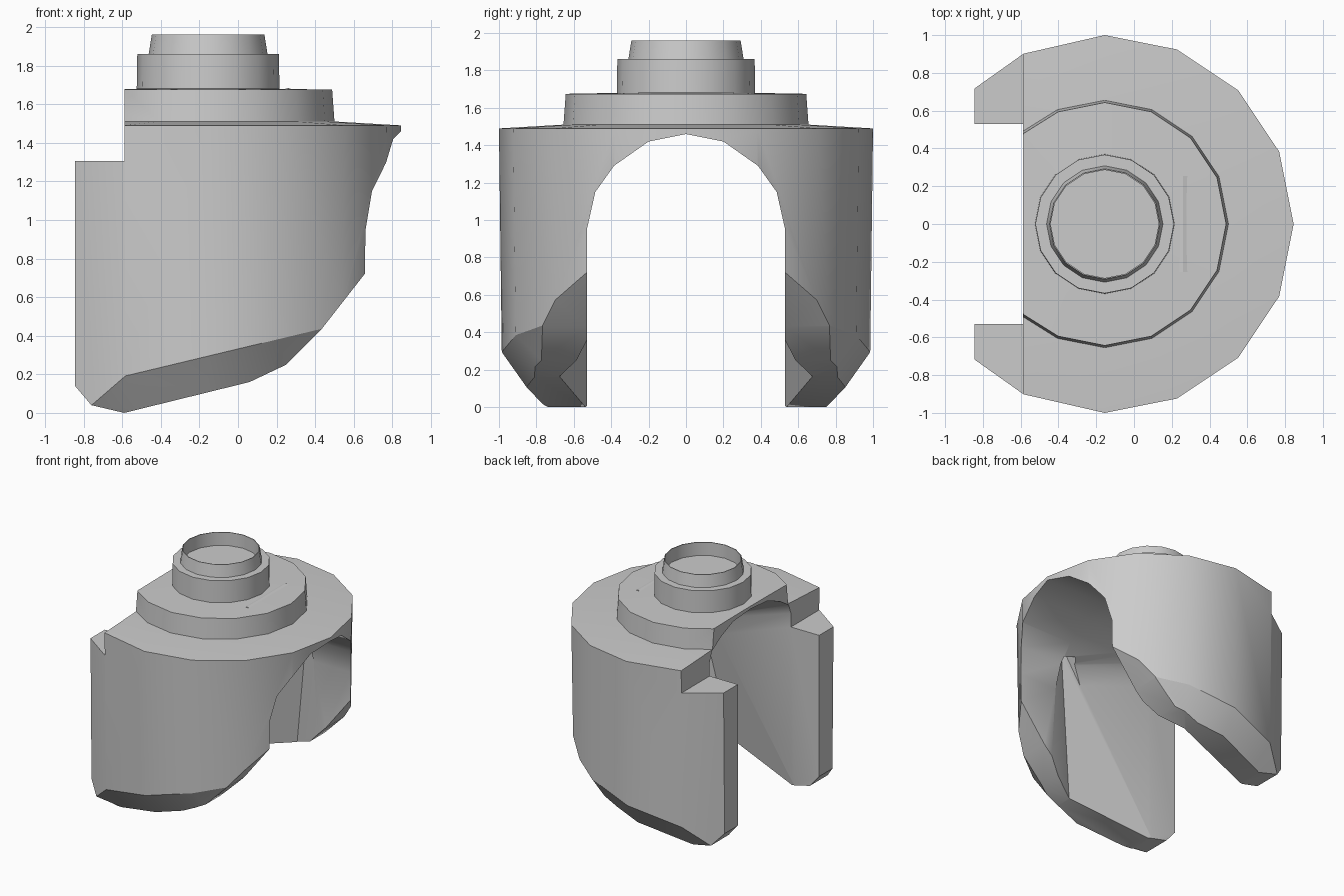
import bpy, bmesh, math

if "Cube" in bpy.data.objects:
    bpy.data.objects.remove(bpy.data.objects["Cube"])

AXIS_X = -0.155   # vertical axis of the round parts
SIDES = 16

grey = bpy.data.materials.new("plain grey")
grey.use_nodes = True
colour = (0.6, 0.6, 0.6, 1)
grey.diffuse_color = colour
grey.node_tree.nodes["Principled BSDF"].inputs["Base Color"].default_value = colour


def loft(name, loops):
    """Skin a list of equal-length point loops and close both ends."""
    bm = bmesh.new()
    rows = [[bm.verts.new(p) for p in loop] for loop in loops]
    n = len(rows[0])
    for a, b in zip(rows, rows[1:]):
        for i in range(n):
            j = (i + 1) % n
            bm.faces.new((a[i], a[j], b[j], b[i]))
    caps = [bm.faces.new(rows[0][::-1]), bm.faces.new(rows[-1])]
    bmesh.ops.triangulate(bm, faces=caps)
    bmesh.ops.recalc_face_normals(bm, faces=bm.faces)
    mesh = bpy.data.meshes.new(name)
    bm.to_mesh(mesh)
    bm.free()
    mesh.materials.append(grey)
    obj = bpy.data.objects.new(name, mesh)
    bpy.context.collection.objects.link(obj)
    return obj


def ring(radius, z, sheared=False, bend=None):
    """Polygon ring; bend maps a corner number to extra degrees on both sides."""
    pts = []
    for i in range(SIDES):
        k = min(i, SIDES - i)
        a = math.radians(360 / SIDES * k + (bend or {}).get(k, 0))
        x = AXIS_X + radius * math.cos(a)
        y = radius * math.sin(a) * (1 if i == k else -1)
        d = x + 0.59
        lift = (0.24 if d > 0 else 0.88) * d if sheared else 0
        pts.append((x, y, z + lift))
    return pts


def boolean(obj, cutter, operation):
    mod = obj.modifiers.new(operation.lower(), "BOOLEAN")
    mod.object = cutter
    mod.operation = operation
    mod.solver = "EXACT"
    bpy.context.view_layer.objects.active = obj
    bpy.ops.object.modifier_apply(modifier=mod.name)
    bpy.data.objects.remove(cutter)


# Round body with sloping chamfered foot, stepped collar and open neck
WALL = {5: 3.3}
COLLAR = {6: -3.5}
NECK = [(0.37, 1.68), (0.367, 1.86), (0.308, 1.86), (0.292, 1.96),
        (0.286, 1.96), (0.286, 1.85)]
body = loft("yoke_body", [
    ring(0.78, -0.1, True, WALL), ring(0.985, 0.19, True, WALL),
    ring(1, 1.49, bend=WALL),
    ring(0.66, 1.51, bend=COLLAR), ring(0.655, 1.51, bend=COLLAR),
    ring(0.643, 1.675, bend=COLLAR)] + [ring(r, z) for r, z in NECK])

# Side outline: raked underside and notched rear shoulders
outline = [(-0.845, 0.14), (-0.76, 0.04), (-0.59, 0), (0.06, 0.16),
           (0.25, 0.25), (0.43, 0.43), (0.68, 0.75), (1, 1.15), (1, 2.2),
           (-0.587, 2.2), (-0.587, 1.305), (-0.845, 1.305)]
side = loft("side_outline", [[(x, y, z) for x, z in outline] for y in (-1.2, 1.2)])
boolean(body, side, "INTERSECT")

# Arched passage, taller toward the notched end
low = [(0.53, -1), (0.53, 0.95), (0.485, 1.15), (0.385, 1.29), (0.2, 1.42), (0, 1.46)]
tall = [(0.53, -1), (0.53, 1.42), (0.5, 1.5), (0.39, 1.57), (0.22, 1.64), (0, 1.655)]


def arch(x, half):
    full = half + [(-y, z) for y, z in half[-2::-1]]
    return [(x, y, z) for y, z in full]


passage = loft("passage", [arch(0.95, low), arch(0.3, low),
                           arch(-0.59, tall), arch(-1, tall)])
boolean(body, passage, "DIFFERENCE")

# Tapering pockets hollowed into the inner faces of both legs
foot = [(-0.62, 0.53), (0.04, 0.695), (0.38, 0.53), (0.38, 0.45), (-0.62, 0.45)]
apex = [(0.22, 0.53), (0.26, 0.535), (0.3, 0.53), (0.3, 0.45), (0.22, 0.45)]
for s in (-1, 1):
    pocket = loft("leg_pocket", [[(x, s * y, 0) for x, y in foot],
                                 [(x, s * y, 1.25) for x, y in apex]])
    pocket.data.transform(((1, 0, 0, 0), (0, 1, 0, 0), (0, 0, 1.02, -0.03), (0, 0, 0, 1)))
    boolean(body, pocket, "DIFFERENCE")

# Low ridge on the collar
ridge = loft("collar_ridge", [[(0.22, y, 1.672), (0.3, y, 1.672), (0.26, y, 1.684)]
                              for y in (-0.255, 0.255)])

for obj in (body, ridge):
    bpy.ops.object.select_all(action="DESELECT")
    obj.select_set(True)
    bpy.context.view_layer.objects.active = obj
    bpy.ops.object.shade_smooth_by_angle(angle=math.radians(30))
